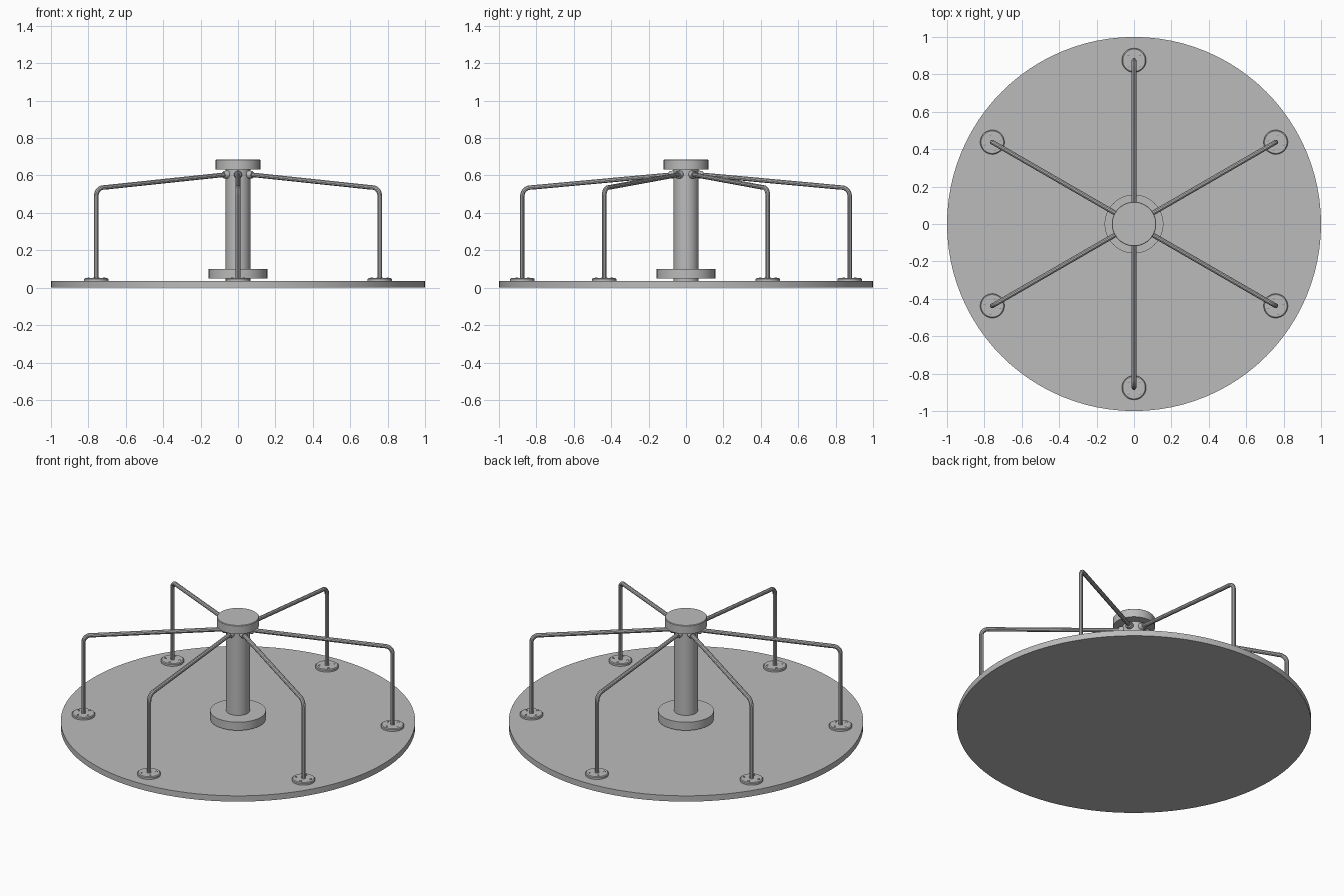
import bpy, bmesh, math
from mathutils import Matrix, Vector

if "Cube" in bpy.data.objects:
    bpy.data.objects.remove(bpy.data.objects["Cube"])

steel = bpy.data.materials.new("grey_steel")
steel.diffuse_color = (0.5, 0.5, 0.5, 1)
steel.use_nodes = True
steel.node_tree.nodes["Principled BSDF"].inputs["Base Color"].default_value = steel.diffuse_color


def finish(obj):
    """Assign the colour and smooth the round sides, keeping rims sharp."""
    obj.data.materials.append(steel)
    bpy.ops.object.select_all(action='DESELECT')
    obj.select_set(True)
    bpy.context.view_layer.objects.active = obj
    bpy.ops.object.shade_smooth_by_angle(angle=math.radians(35))
    return obj


def lathe(name, profile, sides, matrix=Matrix()):
    """Closed solid of revolution from (radius, height) points, bottom to top."""
    bm = bmesh.new()
    rings = []
    for r, z in profile:
        rings.append([bm.verts.new((r * math.cos(2 * math.pi * i / sides),
                                    r * math.sin(2 * math.pi * i / sides), z))
                      for i in range(sides)])
    for a, b in zip(rings, rings[1:]):
        for i in range(sides):
            j = (i + 1) % sides
            bm.faces.new((a[i], a[j], b[j], b[i]))
    bm.faces.new(rings[0][::-1])
    bm.faces.new(rings[-1])
    bm.transform(matrix)
    mesh = bpy.data.meshes.new(name)
    bm.to_mesh(mesh)
    bm.free()
    obj = bpy.data.objects.new(name, mesh)
    bpy.context.collection.objects.link(obj)
    return finish(obj)


def pipe(name, points, radius, matrix):
    """Round tube swept along a list of points."""
    curve = bpy.data.curves.new(name, 'CURVE')
    curve.dimensions = '3D'
    curve.bevel_depth = radius
    curve.bevel_resolution = 3
    curve.use_fill_caps = True
    spline = curve.splines.new('POLY')
    spline.points.add(len(points) - 1)
    for p, co in zip(spline.points, points):
        p.co = (*(matrix @ Vector(co)), 1)
    obj = bpy.data.objects.new(name, curve)
    bpy.context.collection.objects.link(obj)
    bpy.ops.object.select_all(action='DESELECT')
    obj.select_set(True)
    bpy.context.view_layer.objects.active = obj
    bpy.ops.object.convert(target='MESH')
    return finish(bpy.context.view_layer.objects.active)


# Turning platform
lathe("platform", [(1, 0), (1, 0.036)], 96)

# Central post with its base collar and cap
lathe("base_collar", [(0.157, 0.05), (0.157, 0.101)], 64)
lathe("centre_post", [(0.067, 0.036), (0.067, 0.635)], 48)
lathe("post_cap", [(0.119, 0.632), (0.119, 0.682), (0.116, 0.685)], 64)

# Handrail path in the radial plane: hub, rounded corner, foot
rail = [(0.06, 0, 0.606)]
bend, slope = 0.045, math.atan2(0.07, 0.77)
corner = Vector((0.875 - bend, 0, 0.536 - bend))
for k in range(9):
    a = (math.pi / 2 - slope * -1) * (1 - k / 8)
    rail.append((corner.x + bend * math.cos(a), 0, corner.z + bend * math.sin(a)))
rail.append((0.875, 0, 0.04))

for n in range(6):
    turn = Matrix.Rotation(math.radians(30 + 60 * n), 4, 'Z')
    pipe(f"handrail_{n + 1}", rail, 0.0125, turn)

    # Socket where the rail enters the post
    aim = (turn @ Matrix.Translation((0.055, 0, 0.606))
           @ Matrix.Rotation(math.pi / 2 + slope, 4, 'Y'))
    lathe(f"rail_socket_{n + 1}",
          [(0.021, 0), (0.021, 0.028), (0.018, 0.034)], 20, aim)

    # Foot flange with four bolts
    foot = turn @ Matrix.Translation((0.875, 0, 0))
    lathe(f"foot_flange_{n + 1}",
          [(0.065, 0.034), (0.065, 0.047), (0.06, 0.051)], 32, foot)
    for b in range(4):
        spot = (foot @ Matrix.Rotation(math.radians(45 + 90 * b), 4, 'Z')
                @ Matrix.Translation((0.043, 0, 0)))
        lathe(f"flange_bolt_{n + 1}_{b + 1}",
              [(0.007, 0.05), (0.007, 0.053), (0.004, 0.055)], 10, spot)
